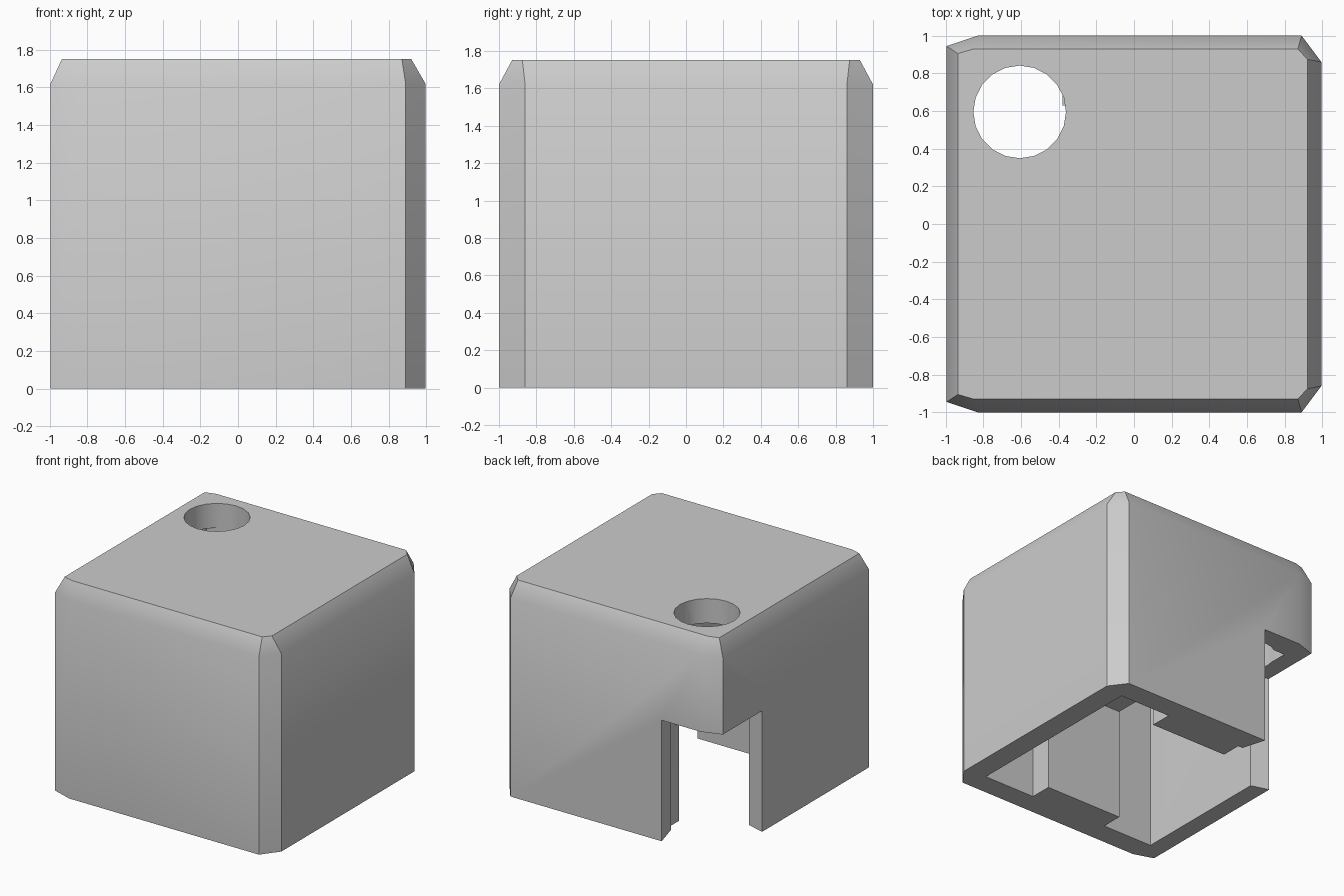
import bpy
import bmesh
import math

cube = bpy.data.objects.get("Cube")
if cube:
    bpy.data.objects.remove(cube, do_unlink=True)

plastic = bpy.data.materials.new("light_grey_plastic")
plastic.use_nodes = True
grey = (0.6, 0.6, 0.6, 1.0)
plastic.diffuse_color = grey
plastic.node_tree.nodes["Principled BSDF"].inputs["Base Color"].default_value = grey


def loft(name, rings):
    """Solid through stacked outlines, each given as (points, height)."""
    bm = bmesh.new()
    loops = [[bm.verts.new((x, y, z)) for x, y in pts] for pts, z in rings]
    count = len(loops[0])
    for low, high in zip(loops, loops[1:]):
        for i in range(count):
            j = (i + 1) % count
            bm.faces.new((low[i], low[j], high[j], high[i]))
    bm.faces.new(loops[0])
    bm.faces.new(loops[-1])
    bmesh.ops.recalc_face_normals(bm, faces=bm.faces)
    mesh = bpy.data.meshes.new(name)
    bm.to_mesh(mesh)
    bm.free()
    mesh.materials.append(plastic)
    obj = bpy.data.objects.new(name, mesh)
    bpy.context.collection.objects.link(obj)
    return obj


def prism(name, pts, bottom, top):
    return loft(name, [(pts, bottom), (pts, top)])


def mirrored(half):
    """Complete an outline from its front half."""
    return half + [(x, -y) for x, y in reversed(half)]


def carve(body, cutter):
    cutter.hide_render = True
    mod = body.modifiers.new("carve", 'BOOLEAN')
    mod.operation = 'DIFFERENCE'
    mod.solver = 'EXACT'
    mod.object = cutter
    bpy.context.view_layer.objects.active = body
    bpy.ops.object.modifier_apply(modifier=mod.name)
    bpy.data.objects.remove(cutter, do_unlink=True)


# Outer housing with chamfered corners and a chamfered top rim
side = mirrored([(-0.995, -0.945), (-0.83, -1), (0.89, -1), (0.995, -0.86)])
rim = mirrored([(-0.935, -0.905), (-0.85, -0.93), (0.87, -0.93), (0.92, -0.875)])
housing = loft("housing", [(side, 0), (side, 1.62), (rim, 1.75)])

# Main cavity, narrowed by thick blocks at front and back
cavity = mirrored([(-0.6, -0.63), (0.335, -0.63), (0.335, -0.815), (0.81, -0.815)])
carve(housing, prism("cavity_cutter", cavity, -0.2, 0.94))

# Taller channel along one side
channel = [(-0.845, -0.81), (-0.38, -0.81), (-0.38, 0.8), (-0.845, 0.8)]
carve(housing, prism("channel_cutter", channel, -0.3, 1.55))

# Corner opening with slanted ends
opening = [(-1.2, 0.5), (-1, 0.44), (-0.83, 0.39), (-0.42, 0.79),
           (-0.48, 1), (-0.5, 1.2), (-1.2, 1.2)]
carve(housing, prism("opening_cutter", opening, -0.4, 0.99))

# Round hole through the top
sides = 20
circle = [(-0.607 + 0.246 * math.cos(math.tau * i / sides),
           0.595 + 0.246 * math.sin(math.tau * i / sides)) for i in range(sides)]
carve(housing, prism("hole_cutter", circle, 0.8, 2))

# Smooth shading with crisp edges
bpy.ops.object.select_all(action='DESELECT')
housing.select_set(True)
bpy.context.view_layer.objects.active = housing
bpy.ops.object.shade_smooth_by_angle(angle=math.radians(30))
